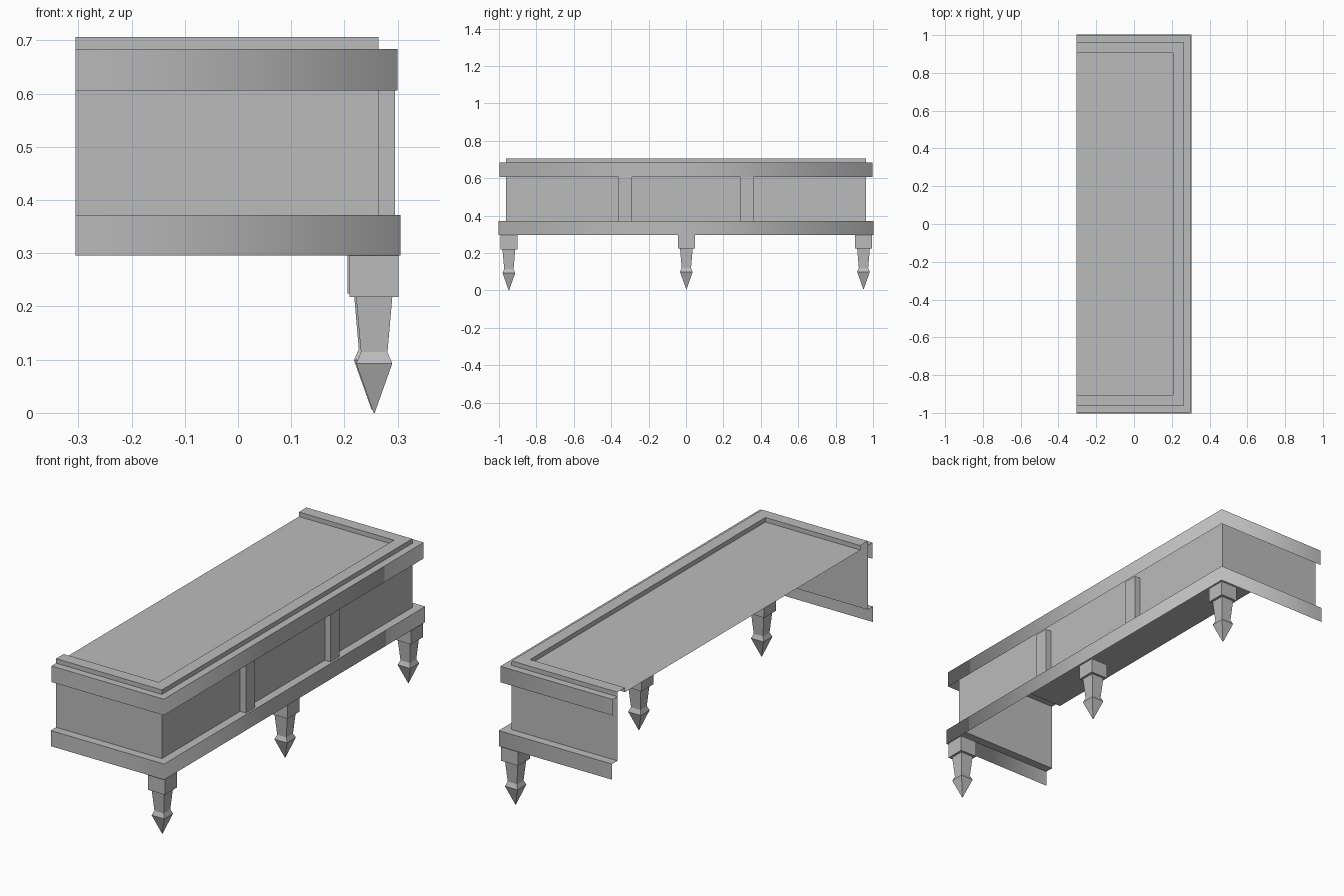
import bpy, bmesh

cube = bpy.data.objects.get("Cube")
if cube:
    bpy.data.objects.remove(cube, do_unlink=True)

grey = bpy.data.materials.new("plain grey")
grey.use_nodes = True
colour = (0.5, 0.5, 0.5, 1)
grey.diffuse_color = colour
grey.node_tree.nodes["Principled BSDF"].inputs["Base Color"].default_value = colour

BACK, FRONT, END = -0.305, 0.302, 1.0   # open side, long face, short ends


def finish(name, bm, smooth=False):
    mesh = bpy.data.meshes.new(name)
    bm.to_mesh(mesh)
    bm.free()
    for p in mesh.polygons:
        p.use_smooth = smooth
    mesh.materials.append(grey)
    ob = bpy.data.objects.new(name, mesh)
    bpy.context.collection.objects.link(ob)
    return ob


def u_strip(name, profile, smooth=False, cap=False):
    """Sweep (inset, z) points round the three closed sides; cap fills the last loop."""
    bm = bmesh.new()
    rows = []
    for inset, z in profile:
        x, y = FRONT - inset, END - inset
        path = [(BACK, -y), (x, -y), (x, y), (BACK, y)]
        rows.append([bm.verts.new((px, py, z)) for px, py in path])
    for a, b in zip(rows, rows[1:]):
        for i in range(3):
            bm.faces.new((a[i], a[i + 1], b[i + 1], b[i]))
    if cap:
        bm.faces.new(rows[-1])
    return finish(name, bm, smooth)


def square_column(name, centre, sections):
    """Stack square sections given as (half width, z)."""
    bm = bmesh.new()
    cx, cy = centre
    rows = [[bm.verts.new((cx + sx * h, cy + sy * h, z))
             for sx, sy in ((-1, -1), (1, -1), (1, 1), (-1, 1))]
            for h, z in sections]
    for a, b in zip(rows, rows[1:]):
        for i in range(4):
            j = (i + 1) % 4
            bm.faces.new((a[i], a[j], b[j], b[i]))
    bm.faces.new(rows[0][::-1])
    bm.faces.new(rows[-1])
    bmesh.ops.recalc_face_normals(bm, faces=bm.faces)
    return finish(name, bm)


# Thin shell: bands hang as open strips around the recessed walls
u_strip("lower_band", [(-0.003, 0.30), (-0.003, 0.376)], smooth=True)
u_strip("lower_ledge", [(-0.003, 0.376), (0.038, 0.376)])
u_strip("walls", [(0.038, 0.376), (0.038, 0.688)])
u_strip("upper_band", [(0.002, 0.61), (0.002, 0.688)], smooth=True)
u_strip("top_panel", [(0.002, 0.688), (0.038, 0.688), (0.038, 0.71),
                      (0.096, 0.71), (0.096, 0.688)], cap=True)

# Two upright dividers on the long face
for side, label in ((-1, "right"), (1, "left")):
    bm = bmesh.new()
    bmesh.ops.create_cube(bm, size=1)
    for v in bm.verts:
        v.co.x = 0.279 + v.co.x * 0.032
        v.co.y = side * 0.325 + v.co.y * 0.07
        v.co.z = 0.493 + v.co.z * 0.234
    finish(label + "_divider", bm)

# Three spear-tipped legs under the long face
for label, x, y, drop in (("front", 0.256, -0.947, 0), ("middle", 0.252, 0.002, 0.006),
                          ("back", 0.252, 0.949, 0.006)):
    square_column(label + "_leg_block", (x, y), [(0.046, 0.222 + drop), (0.046, 0.30)])
    sections = [(0.001, 0.004), (0.034, 0.097), (0.025, 0.118), (0.034, 0.222)]
    square_column(label + "_leg", (x, y), [(h, z + drop) for h, z in sections])

# Rest the longest leg on the ground
for ob in bpy.context.collection.objects:
    if ob.type == "MESH" and grey.name in ob.data.materials:
        ob.location.z = -0.004
